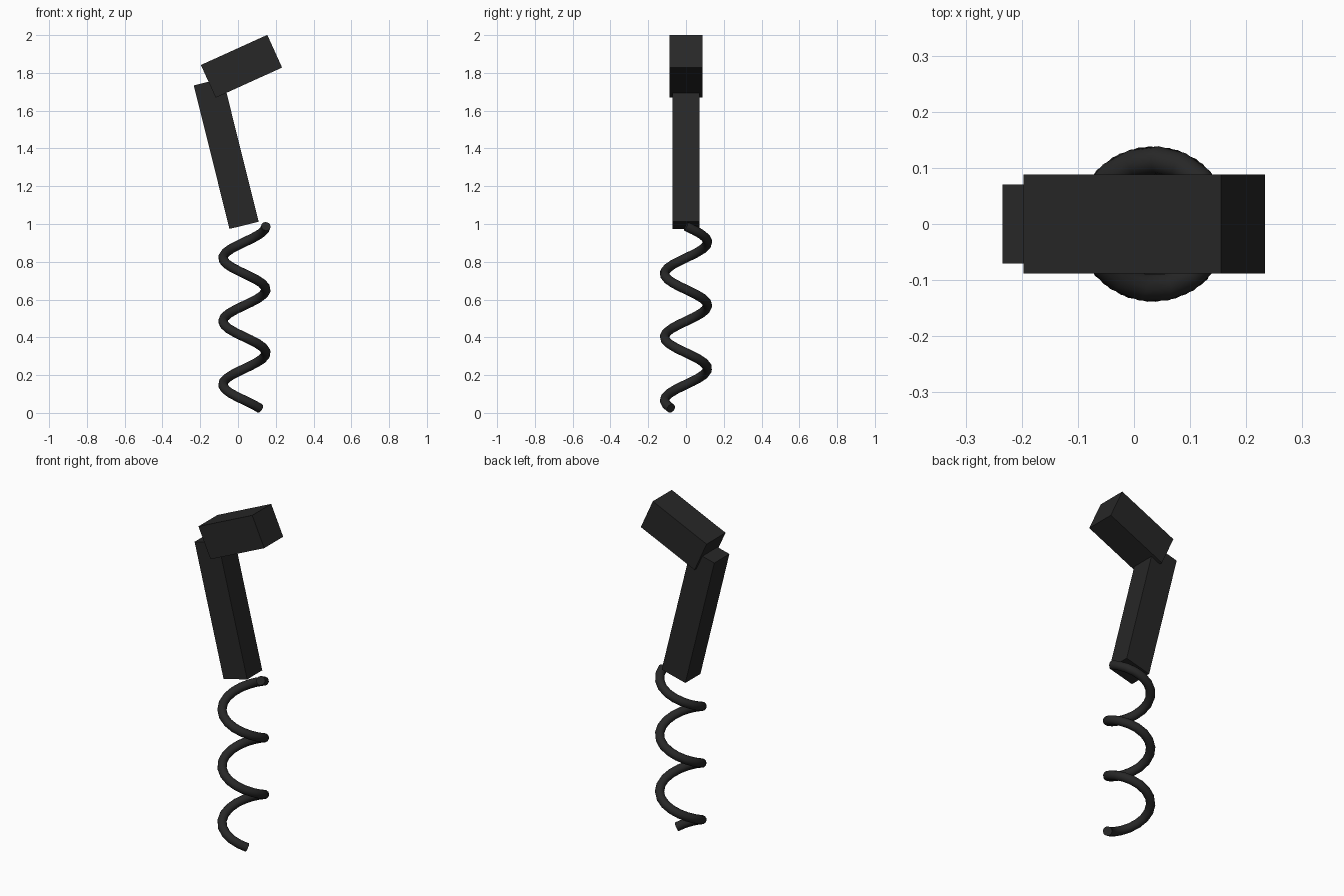
import bpy
from math import cos, sin, pi, radians

if "Cube" in bpy.data.objects:
    bpy.data.objects.remove(bpy.data.objects["Cube"])

dark = bpy.data.materials.new("dark")
dark.diffuse_color = (0.02, 0.02, 0.02, 1)
dark.use_nodes = True
dark.node_tree.nodes["Principled BSDF"].inputs["Base Color"].default_value = dark.diffuse_color


def box(name, x, z, size, tilt):
    """Box centred on y = 0, tilted about the y axis."""
    bpy.ops.mesh.primitive_cube_add(size=1, location=(x, 0, z),
                                    rotation=(0, radians(tilt), 0))
    ob = bpy.context.object
    ob.name = name
    ob.scale = size
    bpy.ops.object.transform_apply(location=False, rotation=True, scale=True)
    ob.data.materials.append(dark)
    return ob


# Leaning handle and the tilted head on top of it
box("handle", -0.0625, 1.373, (0.159, 0.141, 0.783), -14)
box("head", 0.0185, 1.835, (0.386, 0.177, 0.19), -24.4)

# Coil: a round tube swept along a helix, running down from the handle
CENTRE_X, RADIUS, TUBE = 0.034, 0.114, 0.025
TOP, BOTTOM, PITCH = 0.988, 0.024, 0.335
STEPS = 48
curve = bpy.data.curves.new("coil", 'CURVE')
curve.dimensions = '3D'
curve.bevel_depth = TUBE
curve.bevel_resolution = 4
curve.use_fill_caps = True
spline = curve.splines.new('POLY')
spline.points.add(STEPS)
for i, p in enumerate(spline.points):
    z = TOP + (BOTTOM - TOP) * i / STEPS
    a = 2 * pi * (TOP - z) / PITCH
    p.co = (CENTRE_X + RADIUS * cos(a), RADIUS * sin(a), z, 1)

coil = bpy.data.objects.new("coil", curve)
bpy.context.collection.objects.link(coil)
bpy.ops.object.select_all(action='DESELECT')
coil.select_set(True)
bpy.context.view_layer.objects.active = coil
bpy.ops.object.convert(target='MESH')
coil = bpy.context.object
coil.name = "coil"
bpy.ops.object.shade_smooth_by_angle(angle=radians(40))
coil.data.materials.clear()
coil.data.materials.append(dark)
